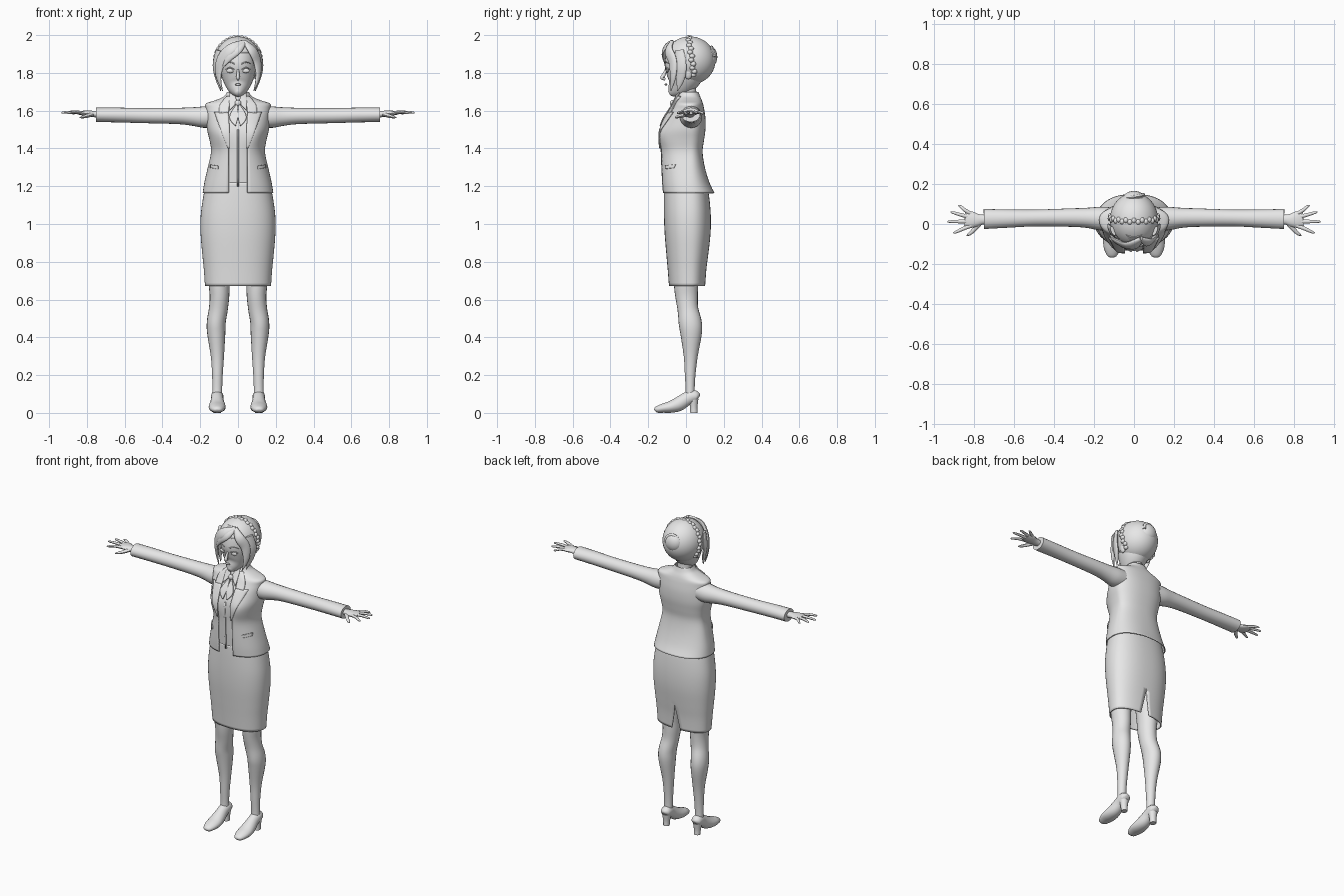
import bpy, bmesh, math
from mathutils import Vector

GREY = bpy.data.materials.new("plain grey")
GREY.diffuse_color = (0.8, 0.8, 0.8, 1)
HEAD = Vector((0, 0.02, 1.865))


def finish(name, bm, mirror=False, thick=0, offset=-1):
    bmesh.ops.remove_doubles(bm, verts=bm.verts, dist=1e-5)
    bmesh.ops.recalc_face_normals(bm, faces=bm.faces)
    me = bpy.data.meshes.new(name)
    bm.to_mesh(me)
    bm.free()
    me.materials.append(GREY)
    ob = bpy.data.objects.new(name, me)
    bpy.context.collection.objects.link(ob)
    bpy.ops.object.select_all(action='DESELECT')
    ob.select_set(True)
    bpy.context.view_layer.objects.active = ob
    bpy.ops.object.shade_smooth_by_angle(angle=math.radians(45))
    if thick:
        m = ob.modifiers.new("thickness", 'SOLIDIFY')
        m.thickness, m.offset = thick, offset
    if mirror:
        ob.modifiers.new("mirror", 'MIRROR')
    return ob


def dense(rows, k=4):
    """Smooth curve through rows of numbers."""
    out = []
    for i in range(len(rows) - 1):
        p = [rows[max(0, min(len(rows) - 1, i + d))] for d in (-1, 0, 1, 2)]
        for s in range(k):
            t = s / k
            out.append([b + 0.5 * t * (c - a + t * (2*a - 5*b + 4*c - d + t * (3*(b - c) + d - a)))
                        for a, b, c, d in zip(*p)])
    return out + [list(rows[-1])]


def skin(bm, rings, closed=True, caps=True):
    vs = [[bm.verts.new(p) for p in r] for r in rings]
    n = len(vs[0])
    for a, b in zip(vs, vs[1:]):
        for i in range(n if closed else n - 1):
            j = (i + 1) % n
            bm.faces.new((a[i], a[j], b[j], b[i]))
    if caps:
        bm.faces.new(vs[0])
        bm.faces.new(vs[-1])


def tube(name, rows, ref=None, mirror=True, n=14, k=4):
    """Rows of x, y, z, side radius, normal radius; ref is the normal direction."""
    rows = dense(rows, k)
    pts = [Vector(r[:3]) for r in rows]
    rings = []
    for i, r in enumerate(rows):
        t = (pts[min(i + 1, len(pts) - 1)] - pts[max(i - 1, 0)]).normalized()
        nv = Vector(ref) if ref else pts[i] - HEAD
        nv = (nv - t * nv.dot(t)).normalized()
        side = nv.cross(t)
        rings.append([pts[i] + side * max(r[3], .001) * math.cos(a) + nv * max(r[4], .001) * math.sin(a)
                      for a in (math.tau * j / n for j in range(n))])
    bm = bmesh.new()
    skin(bm, rings)
    return finish(name, bm, mirror)


def ball(name, c, r, mirror=False, seg=20):
    bm = bmesh.new()
    bmesh.ops.create_uvsphere(bm, u_segments=seg, v_segments=seg // 2 + 2, radius=1)
    for v in bm.verts:
        v.co = Vector([v.co[i] * r[i] + c[i] for i in range(3)])
    return finish(name, bm, mirror)


def bust(x, z):
    return 0.016 * math.exp(-((abs(x) - .095) / .045) ** 2 - ((z - 1.47) / .06) ** 2)


def garment(name, rows, seam=-1, thick=0.006, n=56):
    """Rows of z, half width, front depth, back depth, half opening."""
    rings = []
    for z, rx, f, b, g in dense(rows):
        a0 = math.asin(min(1, (max(g, 0) / rx) ** (1 / .87)))
        ring = []
        for i in range(n + 1):
            t = a0 + (math.tau - 2 * a0) * i / n
            s, c = math.sin(t), seam * math.cos(t)
            x = rx * math.copysign(abs(s) ** .87, s)
            y = .02 + math.copysign(abs(c) ** .87, c) * (b - .02 if c > 0 else f + .02)
            ring.append((x, y - (bust(x, z) if c < 0 else 0), z))
        rings.append(ring)
    bm = bmesh.new()
    skin(bm, rings, False, False)
    return finish(name, bm, thick=thick)


# jacket, blouse and skirt
JACKET = [(1.165, .187, .125, .150, .05), (1.22, .178, .130, .124, .05), (1.30, .160, .134, .100, .05),
          (1.38, .143, .137, .088, .05), (1.44, .150, .140, .095, .05), (1.50, .164, .135, .103, .06),
          (1.56, .168, .112, .103, .06), (1.61, .172, .080, .096, .05), (1.637, .170, .064, .090, .045),
          (1.655, .120, .055, .084, .04), (1.675, .075, .046, .075, .035), (1.70, .058, .038, .066, .03)]
garment("jacket", JACKET)
garment("blouse", [(z, rx - .008, f - .008, b - .009, 0) for z, rx, f, b, g in JACKET[1:]], thick=0)
garment("skirt", [(.672, .175, .090, .102, .03), (.76, .181, .097, .108, .012), (.84, .189, .104, .118, 0),
                  (.95, .198, .113, .130, 0), (1.05, .197, .117, .131, 0), (1.15, .183, .117, .122, 0),
                  (1.22, .168, .115, .108, 0)], seam=1)
FRONT = dense(JACKET)


def front_y(x, z):
    for p, q in zip(FRONT, FRONT[1:]):
        if p[0] <= z <= q[0]:
            t = (z - p[0]) / (q[0] - p[0])
            rx, f = (p[i] + t * (q[i] - p[i]) for i in (1, 2))
            return .02 - (f + .02) * max(0, 1 - (abs(x) / rx) ** 2.3) ** (1 / 2.3) - bust(x, z)
    return -.04


def patch(name, inner, outer, lift=.004, thick=.006, mirror=True):
    """Cloth strip between two x, z edges laid on the chest."""
    rings = []
    for a, b in zip(dense(inner, 5), dense(outer, 5)):
        ring = []
        for i in range(7):
            x, z = (a[j] + (b[j] - a[j]) * i / 6 for j in (0, 1))
            ring.append((x, front_y(x, z) - lift, z))
        rings.append(ring)
    bm = bmesh.new()
    skin(bm, rings, False, False)
    finish(name, bm, mirror, thick, 0)


# lapels, collar, ribbon, pockets
patch("lapel", [(.045, 1.40), (.045, 1.50), (.05, 1.59)], [(.052, 1.40), (.092, 1.50), (.125, 1.592)])
patch("jacket_collar", [(.05, 1.59), (.045, 1.63), (.035, 1.675)], [(.10, 1.585), (.095, 1.63), (.06, 1.675)])
patch("shirt_collar", [(.004, 1.645), (.012, 1.67), (.02, 1.695)], [(.045, 1.60), (.046, 1.65), (.042, 1.695)], .008)
patch("ribbon_tail", [(.004, 1.63), (.0, 1.57), (.012, 1.52)], [(.012, 1.63), (.045, 1.565), (.016, 1.52)], .008)
patch("pocket_flap", [(.105, 1.29), (.145, 1.297)], [(.105, 1.308), (.145, 1.315)])
patch("front_seam", [(.0, 1.20), (.0, 1.50)], [(.004, 1.20), (.004, 1.50)], -.006, .005)
ball("ribbon_knot", (0, -.073, 1.64), (.017, .012, .016))

# sleeves, hands and fingers
UP = (0, 0, 1)
tube("sleeve", [(.13, .025, 1.568, .060, .058), (.18, .028, 1.566, .058, .057), (.24, .031, 1.569, .050, .049),
                (.32, .032, 1.572, .046, .043), (.50, .030, 1.574, .042, .040), (.64, .027, 1.577, .046, .039),
                (.752, .025, 1.578, .050, .038)], UP, n=20)
tube("palm", [(.72, .022, 1.58, .024, .020), (.76, .022, 1.582, .025, .017), (.79, .020, 1.585, .034, .016),
              (.82, .022, 1.587, .042, .013), (.848, .024, 1.588, .034, .008)], UP)
for i, (y0, x1, y1, z1) in enumerate([(-.008, .905, -.043, 1.588), (.013, .934, .012, 1.590),
                                      (.033, .918, .058, 1.590), (.050, .880, .090, 1.586)]):
    tube("finger_%d" % (i + 1), [(.815, y0, 1.587, .010, .009), ((.815 + x1) / 2, (y0 + y1) / 2, 1.592, .009, .008),
                                 (x1 - .008, y1, z1, .006, .006), (x1, y1, z1, .002, .002)], UP, n=8, k=3)
tube("thumb", [(.775, .004, 1.580, .014, .012), (.80, -.028, 1.572, .011, .010),
               (.825, -.050, 1.566, .008, .007), (.838, -.058, 1.563, .002, .002)], UP, n=8)

# legs and shoes
tube("leg", [(.90, .10, .0, .080, .080), (.70, .10, .0, .058, .066), (.62, .098, .003, .052, .060),
             (.55, .104, .010, .050, .055), (.48, .115, .022, .050, .061), (.42, .115, .027, .048, .057),
             (.30, .109, .025, .035, .037), (.20, .109, .022, .028, .028), (.12, .110, .022, .026, .024),
             (.06, .110, .022, .026, .028)] and
     [(x, y, z, a, b) for z, x, y, a, b in
      [(.90, .10, .0, .080, .080), (.70, .10, .0, .058, .066), (.62, .098, .003, .052, .060),
       (.55, .104, .010, .050, .055), (.48, .115, .022, .050, .061), (.42, .115, .027, .048, .057),
       (.30, .109, .025, .035, .037), (.20, .109, .022, .028, .028), (.12, .110, .022, .026, .024),
       (.06, .110, .022, .026, .028)]], (0, 1, 0), n=20)
SHOE = [(-.165, .012, .006, .018), (-.155, .027, .0, .034), (-.12, .041, .0, .050), (-.08, .045, .0, .064),
        (-.04, .040, .008, .084), (.0, .033, .035, .108), (.035, .033, .052, .122), (.058, .029, .058, .112),
        (.067, .014, .066, .095)]
tube("shoe", [(.11, y, (lo + hi) / 2, w, (hi - lo) / 2) for y, w, lo, hi in SHOE], UP, n=18)
tube("heel", [(.11, .040, .072, .028, .026), (.11, .041, .03, .021, .020), (.11, .042, 0, .019, .020)], (0, 1, 0))

# neck, face and features
Y = (0, 1, 0)
tube("neck", [(0, .02, 1.62, .05, .05), (0, .012, 1.69, .042, .043), (0, .005, 1.77, .045, .05)], Y, False, 20)
tube("face", [(0, -.088, 1.690, .012, .012), (0, -.070, 1.702, .034, .036), (0, -.040, 1.73, .062, .068),
              (0, -.015, 1.78, .086, .098), (0, -.002, 1.84, .096, .112), (0, .0, 1.90, .094, .104),
              (0, .01, 1.95, .07, .08)], Y, False, 32)
tube("nose", [(0, -.106, 1.815, .006, .006), (0, -.120, 1.785, .009, .011), (0, -.124, 1.774, .011, .012),
              (0, -.110, 1.765, .006, .006)], Y, False, 10)
ball("eye", (.041, -.099, 1.812), (.020, .007, .012), True)
ball("lips", (0, -.106, 1.738), (.017, .007, .006))
tube("eyelid", [(.020, -.110, 1.818, .002, .003), (.042, -.106, 1.828, .003, .004), (.064, -.090, 1.818, .002, .003)],
     Y, n=6)
tube("eyebrow", [(.018, -.113, 1.848, .003, .003), (.044, -.107, 1.857, .003, .003), (.068, -.089, 1.848, .001, .002)],
     Y, n=6)
ball("ear", (.094, .012, 1.80), (.014, .022, .034), True)

# hair cap with the face opening removed
bm = bmesh.new()
bmesh.ops.create_uvsphere(bm, u_segments=40, v_segments=28, radius=1)
for v in bm.verts:
    v.co = Vector((v.co.x * .121, v.co.y * .136, v.co.z * .128)) + HEAD
gone = [f for f in bm.faces if f.calc_center_median().y < -.03 and f.calc_center_median().z < 1.905]
bmesh.ops.delete(bm, geom=gone, context='FACES')
finish("hair_cap", bm, thick=.01)

# swept fringe, side locks and bun
tube("fringe_left", [(.035, -.075, 1.965, .012, .010), (-.03, -.108, 1.932, .030, .012), (-.085, -.088, 1.875, .032, .012),
                     (-.104, -.070, 1.79, .022, .010), (-.082, -.080, 1.705, .002, .002)], mirror=False)
tube("fringe_middle", [(.035, -.080, 1.96, .010, .008), (.0, -.112, 1.925, .024, .011), (-.045, -.113, 1.885, .022, .010),
                       (-.080, -.100, 1.83, .003, .003)], mirror=False)
tube("fringe_right", [(.035, -.075, 1.965, .012, .010), (.075, -.092, 1.92, .028, .012), (.102, -.070, 1.86, .028, .012),
                      (.106, -.068, 1.78, .018, .010), (.084, -.080, 1.705, .002, .002)], mirror=False)
tube("side_lock", [(.105, -.035, 1.92, .025, .010), (.117, -.030, 1.84, .035, .011), (.108, -.030, 1.77, .024, .010),
                   (.092, -.045, 1.705, .002, .002)])
ball("bun", (0, .122, 1.885), (.058, .044, .058))
tube("bun_twist", [(.045 * math.cos(a), .148 - .018 * math.sin(a / 2), 1.885 + .05 * math.sin(a), .010, .009)
                   for a in (i * .6 for i in range(9))], Y, False, 8)

# braided band over the head
for i in range(27):
    a = math.radians(-128 + 256 * i / 26)
    w = .004 if i % 2 else -.004
    ball("braid_%02d" % i, (.119 * math.sin(a), .022 + .018 * (1 - math.cos(a)) - .008 + w, 1.865 + .122 * math.cos(a)),
         (.013, .015, .013), seg=12)
